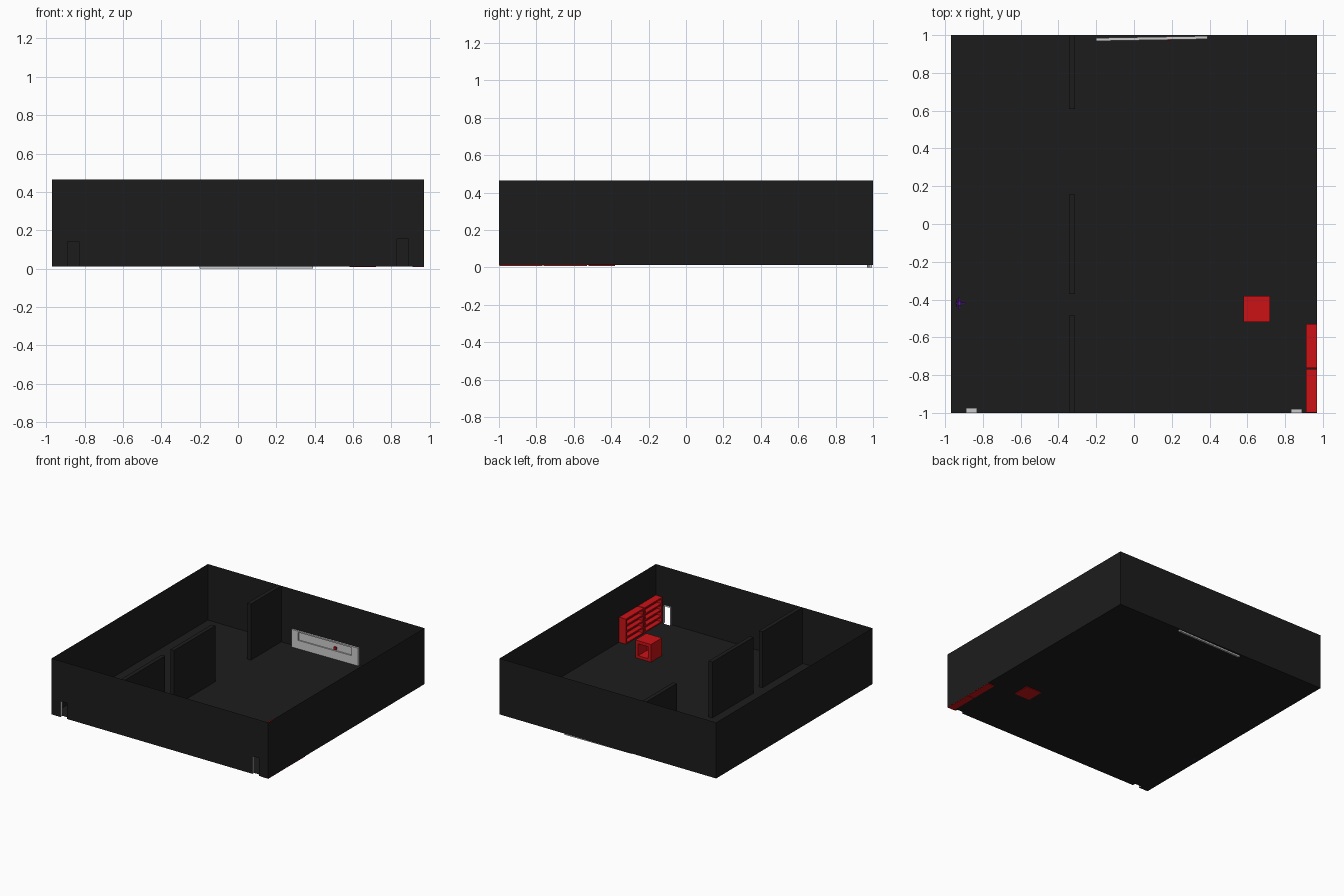
import bpy, bmesh, math
from mathutils import Matrix, Vector

if "Cube" in bpy.data.objects:
    bpy.data.objects.remove(bpy.data.objects["Cube"])


def material(name, color):
    m = bpy.data.materials.new(name)
    m.diffuse_color = (*color, 1)
    m.use_nodes = True
    m.node_tree.nodes["Principled BSDF"].inputs["Base Color"].default_value = m.diffuse_color
    return m


BLACK = material("black", (0.012, 0.012, 0.012))
RED = material("red", (0.6, 0.006, 0.008))
PURPLE = material("purple", (0.1, 0.01, 0.35))


def finish(name, bm, mat=None):
    me = bpy.data.meshes.new(name)
    bm.to_mesh(me)
    bm.free()
    ob = bpy.data.objects.new(name, me)
    bpy.context.collection.objects.link(ob)
    if mat:
        me.materials.append(mat)
    return ob


def boxes(name, bounds, mat=None):
    """One object from boxes given as (x0, x1, y0, y1, z0, z1)."""
    bm = bmesh.new()
    for x0, x1, y0, y1, z0, z1 in bounds:
        mid = Vector((x0 + x1, y0 + y1, z0 + z1)) / 2
        size = Matrix.Diagonal((x1 - x0, y1 - y0, z1 - z0, 1))
        bmesh.ops.create_cube(bm, size=1, matrix=Matrix.Translation(mid) @ size)
    return finish(name, bm, mat)


def sheets(name, polys, mat=None):
    bm = bmesh.new()
    for poly in polys:
        bm.faces.new([bm.verts.new(p) for p in poly])
    bmesh.ops.remove_doubles(bm, verts=bm.verts, dist=1e-5)
    return finish(name, bm, mat)


W, D, F, H = 0.97, 1.0, 0.012, 0.465
# doorways in the front wall: x start, x end, height, depth
DOORS = [(-0.89, -0.83, 0.14, 0.025), (0.83, 0.89, 0.155, 0.02)]

# room shell: thin floor and walls, notched at the doorways
floor = [(-W, -D, F)]
front = [(-W, -D, F)]
for x0, x1, h, d in DOORS:
    floor += [(x0, -D, F), (x0, -D + d, F), (x1, -D + d, F), (x1, -D, F)]
    front += [(x0, -D, F), (x0, -D, h), (x1, -D, h), (x1, -D, F)]
floor += [(W, -D, F), (W, D, F), (-W, D, F)]
front += [(W, -D, F), (W, -D, H), (-W, -D, H)]
sheets("floor", [floor], BLACK)
sheets("front_wall", [front], BLACK)
sheets("back_wall", [[(W, D, F), (-W, D, F), (-W, D, H), (W, D, H)]], BLACK)
for side, s in (("left", -W), ("right", W)):
    sheets(side + "_wall", [[(s, -D, F), (s, D, F), (s, D, H), (s, -D, H)]], BLACK)

# grey doorway linings: two jambs and a lintel
for i, (x0, x1, h, d) in enumerate(DOORS):
    a, b = -D, -D + d
    sheets(f"door_lining_{i}", [
        [(x0, a, F), (x0, b, F), (x0, b, h), (x0, a, h)],
        [(x1, a, F), (x1, a, h), (x1, b, h), (x1, b, F)],
        [(x0, a, h), (x0, b, h), (x1, b, h), (x1, a, h)]])

# partition walls with gaps between them
for i, (y0, y1) in enumerate([(-1, -0.485), (-0.37, 0.155), (0.61, 1)]):
    boxes(f"partition_{i}", [(-0.345, -0.312, y0, y1, F, H)], BLACK)

# back panel with a shallow recess, slightly turned
L, T, P = 0.295, 0.008, 0.003
panel = boxes("back_panel", [
    (-L, L, P, T, 0, 0.155),
    (-L, L, -T, P, 0, 0.08),
    (-L, L, -T, P, 0.145, 0.155),
    (-L, -0.235, -T, P, 0.08, 0.145),
    (0.235, L, -T, P, 0.08, 0.145)])
panel.matrix_world = Matrix.Translation((0.095, 0.982, 0)) @ Matrix.Rotation(math.radians(1), 4, 'Z')
boxes("red_button", [(0.175, 0.195, 0.972, 0.987, 0.09, 0.11)], RED)

# open red cube, hollow toward the back
x0, x1, y0, y1, z0, z1, t = 0.58, 0.72, -0.52, -0.38, 0.008, 0.155, 0.025
boxes("open_cube", [
    (x0, x0 + t, y0, y1, z0, z1), (x1 - t, x1, y0, y1, z0, z1),
    (x0 + t, x1 - t, y0, y1, z0, z0 + t), (x0 + t, x1 - t, y0, y1, z1 - t, z1),
    (x0 + t, x1 - t, y0, y0 + t, z0 + t, z1 - t)], RED)

# two red shelf units against the right wall
x0, x1, z0, z1, t = 0.91, 0.969, 0.008, 0.215, 0.012
for i, (y0, y1) in enumerate([(-0.997, -0.768), (-0.762, -0.53)]):
    parts = [(x1 - 0.02, x1, y0, y1, z0, z1),
             (x0, x1, y0, y0 + t, z0, z1), (x0, x1, y1 - t, y1, z0, z1)]
    for k in range(5):
        z = z0 + k * (z1 - z0 - t) / 4
        parts.append((x0, x1, y0 + t, y1 - t, z, z + t))
    boxes(f"shelf_unit_{i}", parts, RED)

# small purple gadget by the left wall
cx, cy = -0.925, -0.42
boxes("small_gadget", [
    (cx - 0.008, cx + 0.008, cy - 0.012, cy + 0.012, F, 0.06),
    (cx - 0.004, cx + 0.004, cy - 0.033, cy + 0.033, 0.03, 0.038),
    (cx - 0.02, cx + 0.032, cy - 0.004, cy + 0.004, 0.042, 0.05),
    (cx - 0.018, cx - 0.012, cy - 0.02, cy + 0.02, F, 0.03)], PURPLE)
